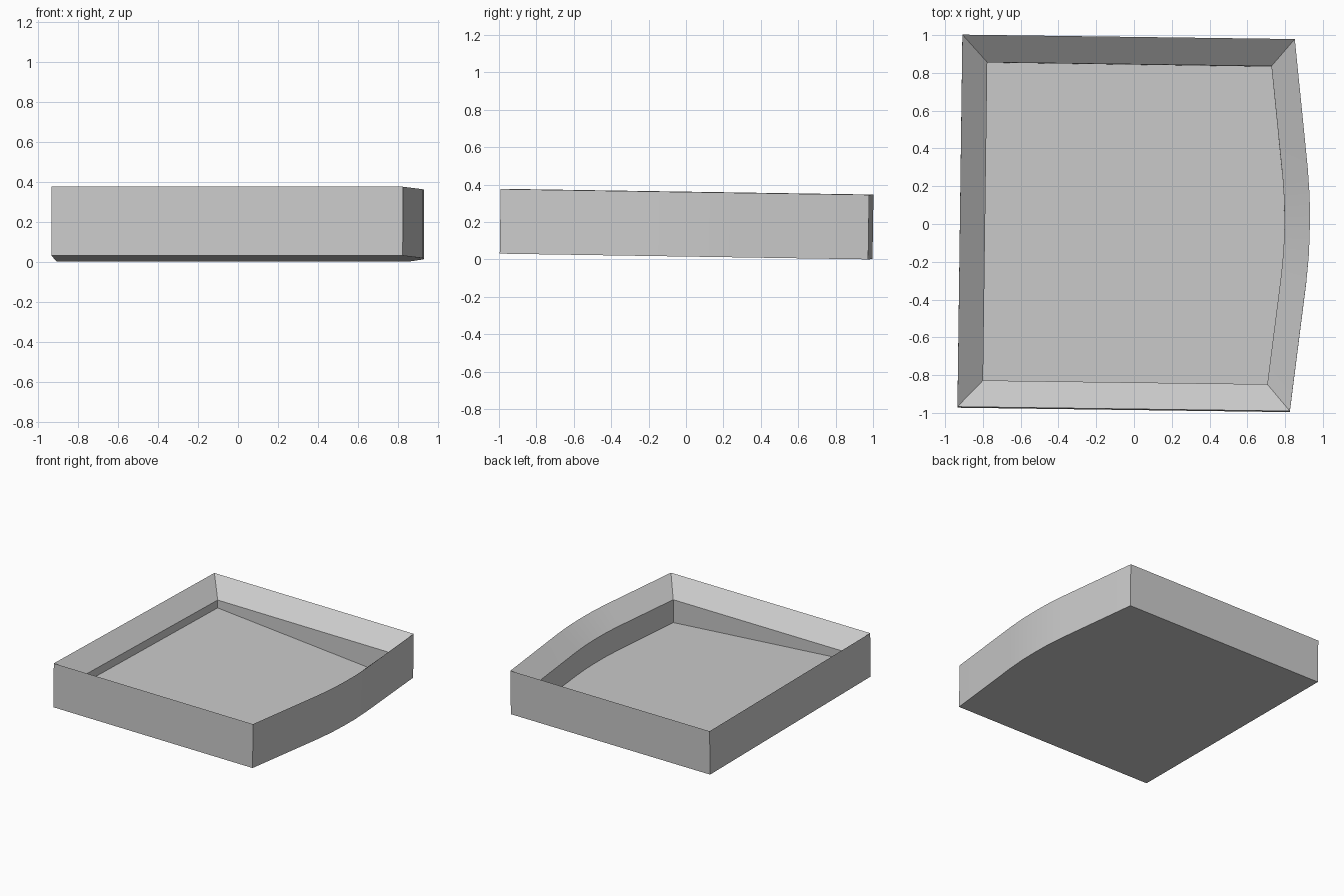
import bpy, bmesh
from mathutils import Matrix

cube = bpy.data.objects.get("Cube")
if cube:
    bpy.data.objects.remove(cube, do_unlink=True)

# Single grey material
grey = bpy.data.materials.new("plain grey")
grey.use_nodes = True
colour = (0.6, 0.6, 0.6, 1)
grey.diffuse_color = colour
grey.node_tree.nodes["Principled BSDF"].inputs["Base Color"].default_value = colour

HALF = 0.985       # half the depth
LEFT, RIGHT = -0.922, 0.838
HEIGHT = 0.345
INNER = 0.855      # opening size relative to the rim

# Outline: three straight sides and one bowed side
bow = [(0.3, 0.078), (0.15, 0.09), (0, 0.093), (-0.15, 0.09), (-0.3, 0.078)]
outline = [(LEFT, HALF), (LEFT, -HALF), (RIGHT, -HALF)]
outline += [(RIGHT + b, y) for y, b in reversed(bow)]
outline += [(RIGHT, HALF)]

bm = bmesh.new()


def ring(scale, height):
    """Outline loop with a height given by a function of x."""
    return [bm.verts.new((x * scale, y * scale, height(x * scale))) for x, y in outline]


def bridge(a, b):
    for i in range(len(a)):
        j = (i + 1) % len(a)
        bm.faces.new((a[i], a[j], b[j], b[i]))


# Outer wall, sloped rim, inner wall, then a floor that falls toward the bow
lip = HEIGHT - 0.125
rings = [
    ring(1, lambda x: 0),
    ring(1, lambda x: HEIGHT),
    ring(INNER, lambda x: lip),
    ring(INNER, lambda x: lip - 0.125 - 0.08 * x),
]
for a, b in zip(rings, rings[1:]):
    bridge(a, b)
bm.faces.new(rings[0])
bm.faces.new(rings[-1])
bmesh.ops.recalc_face_normals(bm, faces=bm.faces)

# Slight turn and tilt of the whole tray
tilt = Matrix.Rotation(0.001, 4, 'Y') @ Matrix.Rotation(-0.0155, 4, 'X') @ Matrix.Rotation(-0.0133, 4, 'Z')
bmesh.ops.transform(bm, matrix=tilt, verts=bm.verts)
lowest = min(v.co.z for v in bm.verts)
bmesh.ops.translate(bm, vec=(0, 0, -lowest), verts=bm.verts)

mesh = bpy.data.meshes.new("tray")
bm.to_mesh(mesh)
bm.free()
mesh.materials.append(grey)
tray = bpy.data.objects.new("tray", mesh)
bpy.context.collection.objects.link(tray)
bpy.context.view_layer.objects.active = tray
tray.select_set(True)
bpy.ops.object.shade_smooth_by_angle(angle=0.35)
